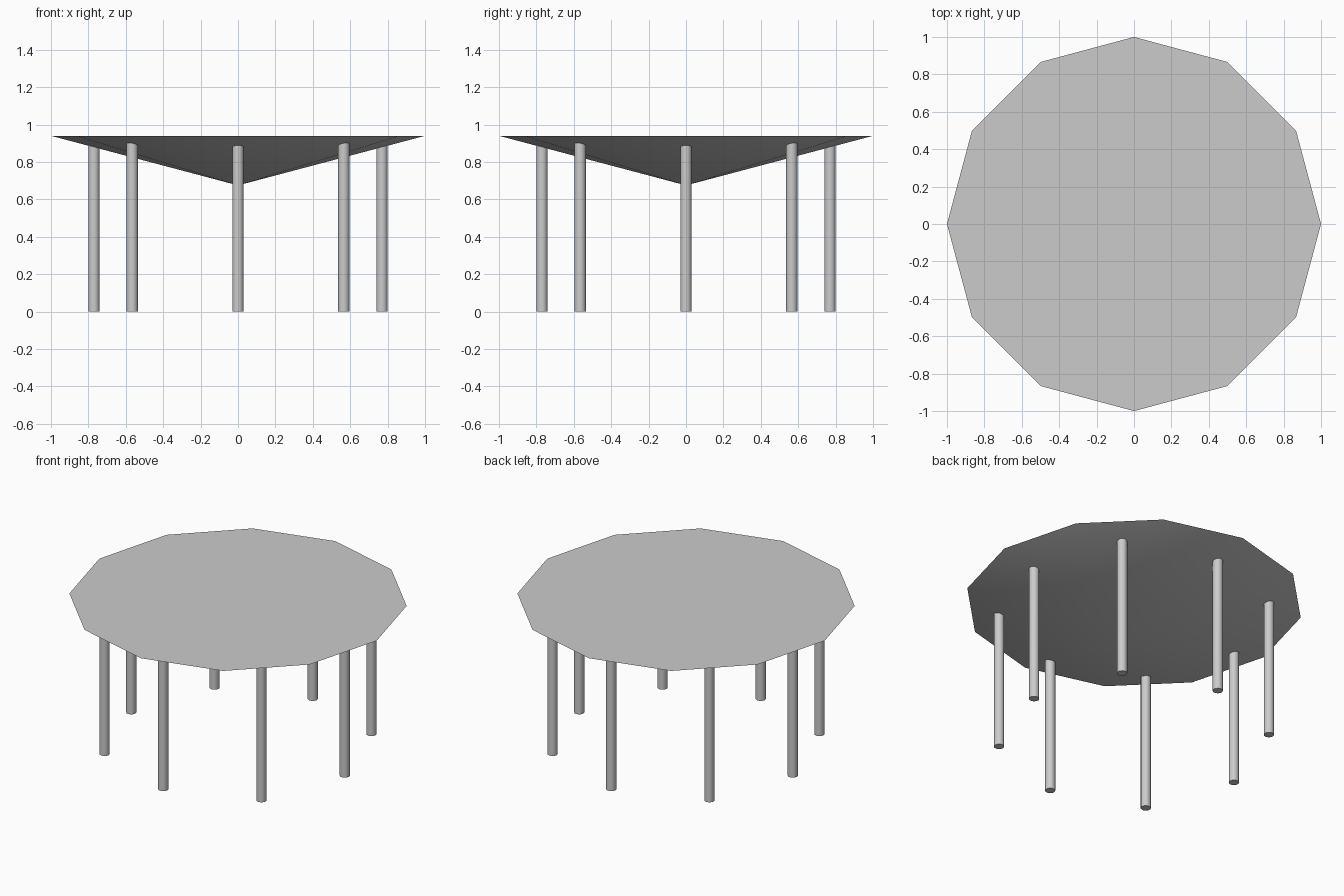
import bpy
import bmesh
from math import sin, cos, pi

cube = bpy.data.objects.get("Cube")
if cube:
    bpy.data.objects.remove(cube, do_unlink=True)

RIM_Z, APEX_Z = 0.94, 0.675
LEG_RADIUS, LEG_TOP = 0.03, 0.91

grey = bpy.data.materials.new("light grey")
grey.use_nodes = True
colour = (0.6, 0.6, 0.6, 1)
grey.diffuse_color = colour
grey.node_tree.nodes["Principled BSDF"].inputs["Base Color"].default_value = colour


def ring(bm, sides, radius, z):
    return [bm.verts.new((radius * cos(2 * pi * i / sides),
                          radius * sin(2 * pi * i / sides), z))
            for i in range(sides)]


def finish(bm, name, location=(0, 0, 0)):
    """Smooth the side faces, keep the horizontal caps flat."""
    bmesh.ops.recalc_face_normals(bm, faces=bm.faces)
    for face in bm.faces:
        face.smooth = abs(face.normal.z) < 0.99
    mesh = bpy.data.meshes.new(name)
    bm.to_mesh(mesh)
    bm.free()
    mesh.materials.append(grey)
    obj = bpy.data.objects.new(name, mesh)
    obj.location = location
    bpy.context.collection.objects.link(obj)


# Table top: twelve-sided shallow cone, point down, with a flat lid
bm = bmesh.new()
rim = ring(bm, 12, 1, RIM_Z)
apex = bm.verts.new((0, 0, APEX_Z))
bm.faces.new(rim)
for i, vert in enumerate(rim):
    bm.faces.new((vert, apex, rim[i - 1]))
finish(bm, "table_top")

# Eight round legs, the diagonal ones slightly farther out
for k in range(8):
    reach = 0.80 if k % 2 else 0.77
    angle = k * pi / 4
    bm = bmesh.new()
    foot = ring(bm, 24, LEG_RADIUS, 0)
    head = ring(bm, 24, LEG_RADIUS, LEG_TOP)
    bm.faces.new(foot)
    bm.faces.new(head)
    for i in range(len(foot)):
        bm.faces.new((foot[i - 1], foot[i], head[i], head[i - 1]))
    finish(bm, f"leg_{k + 1}", (reach * cos(angle), reach * sin(angle), 0))
